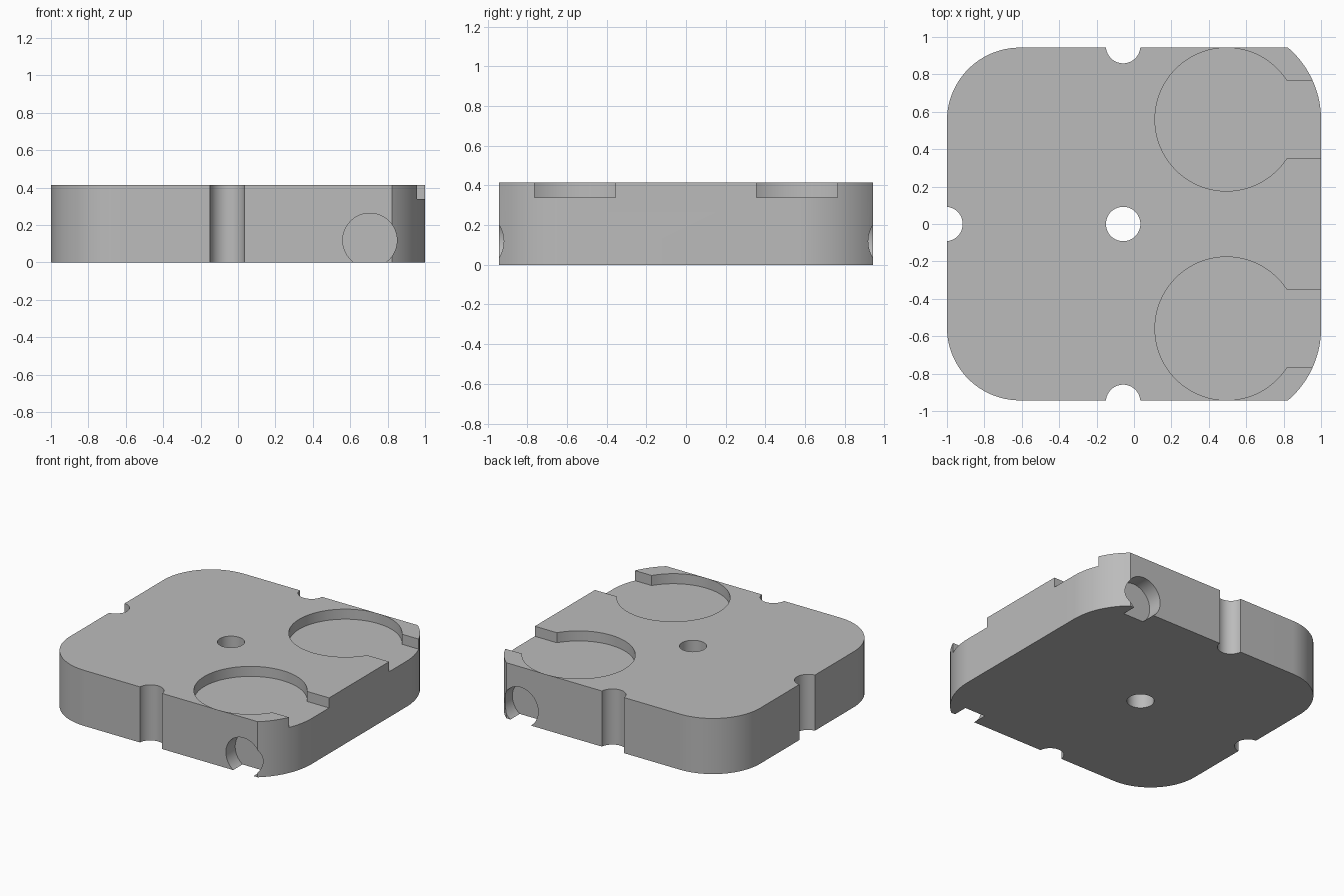
import bpy
import bmesh
from math import cos, sin, pi, atan2, asin, sqrt

cube = bpy.data.objects.get("Cube")
if cube:
    bpy.data.objects.remove(cube, do_unlink=True)

HALF_Y = 0.943
HEIGHT = 0.415
POCKET_X, POCKET_Y, POCKET_R = 0.495, 0.559, 0.383
POCKET_FLOOR = 0.34

grey = bpy.data.materials.new("plain grey")
grey.use_nodes = True
colour = (0.5, 0.5, 0.5, 1)
grey.diffuse_color = colour
grey.node_tree.nodes["Principled BSDF"].inputs["Base Color"].default_value = colour


def prism(name, outline, z0, z1):
    """Extrude a counter-clockwise outline from z0 to z1."""
    bm = bmesh.new()
    face = bm.faces.new([bm.verts.new((x, y, z0)) for x, y in outline])
    top = bmesh.ops.extrude_face_region(bm, geom=[face])
    verts = [g for g in top["geom"] if isinstance(g, bmesh.types.BMVert)]
    bmesh.ops.translate(bm, verts=verts, vec=(0, 0, z1 - z0))
    bmesh.ops.recalc_face_normals(bm, faces=bm.faces)
    mesh = bpy.data.meshes.new(name)
    bm.to_mesh(mesh)
    bm.free()
    obj = bpy.data.objects.new(name, mesh)
    bpy.context.collection.objects.link(obj)
    mesh.materials.append(grey)
    return obj


def arc(cx, cy, r, a0, a1, n=24):
    return [(cx + r * cos(a0 + (a1 - a0) * i / n),
             cy + r * sin(a0 + (a1 - a0) * i / n)) for i in range(n + 1)]


def circle(cx, cy, r, n=64):
    return arc(cx, cy, r, 0, 2 * pi, n)[:-1]


def cut(body, cutter):
    mod = body.modifiers.new("cut", "BOOLEAN")
    mod.operation = "DIFFERENCE"
    mod.solver = "EXACT"
    mod.object = cutter
    bpy.context.view_layer.objects.active = body
    bpy.ops.object.modifier_apply(modifier=mod.name)
    bpy.data.objects.remove(cutter, do_unlink=True)


# Body: right corners follow the pockets, left corners are plain fillets
big_r = 1 - POCKET_X
end = asin((HALF_Y - POCKET_Y) / big_r)
fillet = 0.39
upper = arc(POCKET_X, POCKET_Y, big_r, 0, end)
upper += arc(fillet - 1, HALF_Y - fillet, fillet, pi / 2, pi)
outline = upper + [(x, -y) for x, y in reversed(upper)]
body = prism("base_block", outline, 0, HEIGHT)

# Round pockets with a slot open to the right edge
slot = 0.205
open_angle = asin(slot / POCKET_R)
for side in (-1, 1):
    cy = side * POCKET_Y
    shape = arc(POCKET_X, cy, POCKET_R, open_angle, 2 * pi - open_angle, 80)
    shape += [(1.2, cy - slot), (1.2, cy + slot)]
    cut(body, prism("pocket_cutter", shape, POCKET_FLOOR, HEIGHT + 0.1))

# Centre hole and edge notches
for x, y in ((-0.058, 0), (-0.058, 0.951), (-0.058, -0.951), (-1.008, 0)):
    cut(body, prism("hole_cutter", circle(x, y, 0.092), -0.1, HEIGHT + 0.1))

# Shallow round sockets in the front and back, breaking through the underside
for side in (-1, 1):
    socket = prism("socket_cutter", circle(0, 0, 0.145), -0.11, 0.11)
    socket.rotation_euler.x = pi / 2
    socket.location = (0.705, side * HALF_Y, 0.118)
    bpy.context.view_layer.update()
    cut(body, socket)

bpy.ops.object.select_all(action="DESELECT")
body.select_set(True)
bpy.context.view_layer.objects.active = body
bpy.ops.object.shade_smooth_by_angle(angle=pi / 6)
